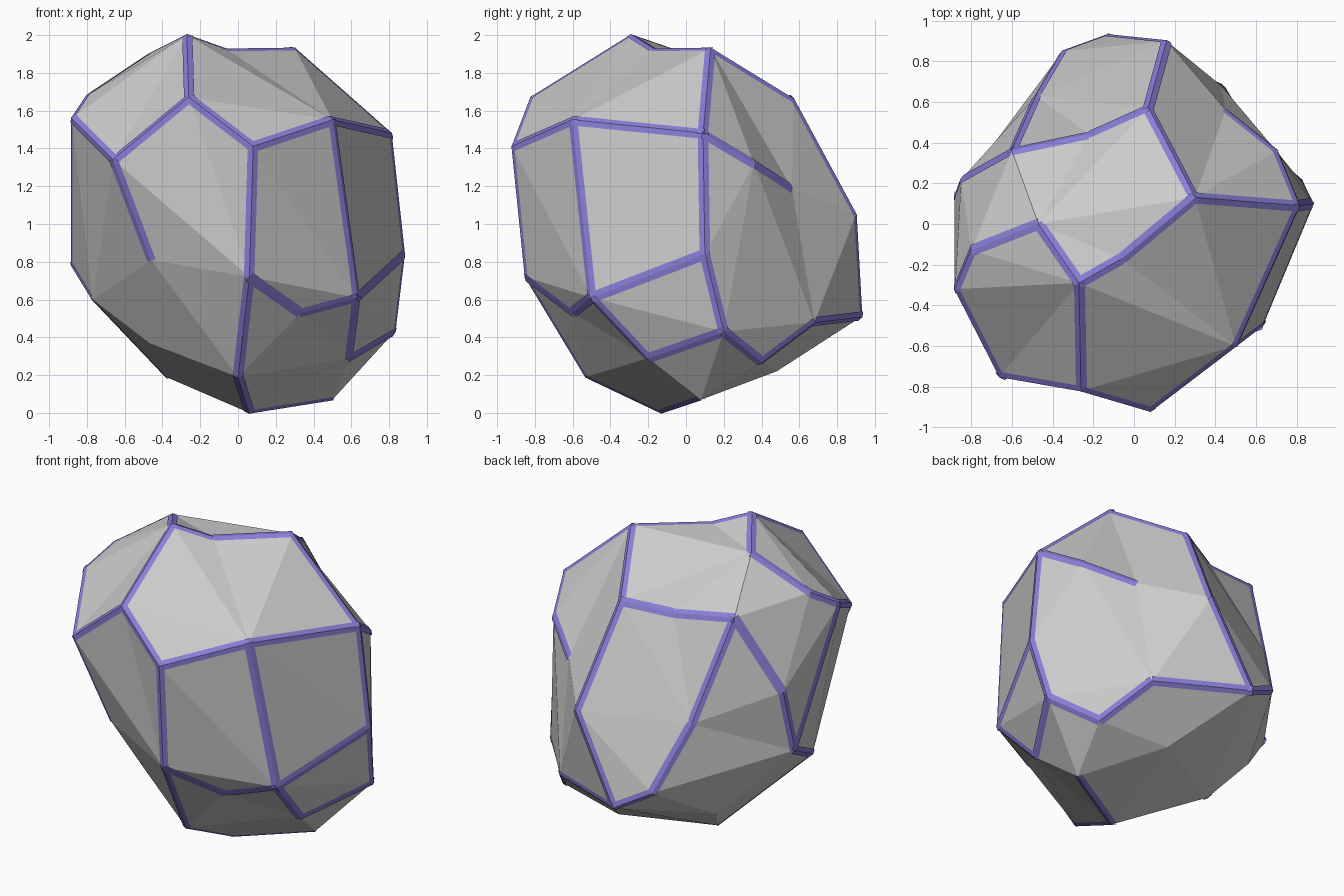
import bpy, bmesh
from mathutils import Vector

if "Cube" in bpy.data.objects:
    bpy.data.objects.remove(bpy.data.objects["Cube"])

# corner points of the faceted boulder
P = {
    'A': (-.27, -.29, 2.0), 'B': (-.26, -.82, 1.67), 'C': (.08, -.92, 1.41), 'D': (.5, -.6, 1.55),
    'E': (.81, .09, 1.48), 'F': (.3, .13, 1.93), 'G': (-.06, -.17, 1.925), 'H': (-.66, -.75, 1.34),
    'I': (-.88, -.32, 1.56), 'J': (-.8, -.13, 1.68), 'K': (-.47, 0, 1.9), 'L': (-.6, .36, 1.65),
    'M': (-.85, .22, 1.18), 'N': (-.48, .63, 1.03), 'n': (-.35, .85, .63), 'O': (-.13, .93, .51),
    'P': (.16, .9, 1.05), 'Q': (.07, .57, 1.66), 'R': (-.22, .44, 1.61), 'T': (-.88, .14, .78),
    'U': (-.52, .43, .38), 'V': (.06, -.85, .72), 'W': (.33, -.6, .53), 'X': (.63, -.5, .61),
    'Y': (.88, .1, .84), 'Z': (.59, -.2, .29), 'a': (.83, .2, .43), 'b': (.6, .4, .27),
    'c': (.43, .68, .48), 'd': (.45, .56, 1.19), 'e': (.7, .36, 1.32), 'f': (.5, .08, .07),
    'g': (.15, .48, .22), 'h': (0, -.53, .19), 'i': (.06, -.13, 0), 'j': (-.46, -.65, .81),
    'k': (-.47, -.3, .37), 'l': (-.77, -.2, .6), 'u': (-.38, .22, .19),
}
# seams, as runs of corner points, and plain creases without a strip
SEAMS = ["FQPOcbaY", "QRLM", "LNnO", "FGAKJIHBCDEF", "AB", "Eed", "DX",
         "EYX", "aZXWVC", "Vhif", "Hj", "MTI", "Tlu"]
CREASES = ["GD", "DW", "jBV", "aec", "Fd", "KL", "AH"]
CENTRE = Vector((0, 0, 1))


def make(name, bm):
    me = bpy.data.meshes.new(name)
    bm.to_mesh(me)
    ob = bpy.data.objects.new(name, me)
    bpy.context.collection.objects.link(ob)
    return ob


# boulder: hull of the slightly rounded points, then moved to the true corners
bm = bmesh.new()
vert = {}
for key, co in P.items():
    d = Vector(co) - CENTRE
    vert[key] = bm.verts.new(d * d.length ** -0.6)
bmesh.ops.convex_hull(bm, input=list(bm.verts))
for key, co in P.items():
    vert[key].co = Vector(co)


def steps(runs):
    return [(vert[s[k]], vert[s[k + 1]]) for s in runs for k in range(len(s) - 1)]


# turn facet diagonals so that every seam and crease lies on an edge
pairs = steps(SEAMS)
for v1, v2 in pairs + steps(CREASES):
    if bm.edges.get((v1, v2)):
        continue
    for e in list(bm.edges):
        if len(e.link_faces) != 2 or tuple(e.verts) in pairs or tuple(e.verts)[::-1] in pairs:
            continue
        far = {v for f in e.link_faces for v in f.verts} - set(e.verts)
        if far == {v1, v2}:
            bmesh.utils.edge_rotate(e, True)
            break
bmesh.ops.recalc_face_normals(bm, faces=list(bm.faces))
bm.normal_update()

# seam strips: a thin folded band along each seam edge
sb = bmesh.new()
WIDTH, LIFT = .029, .004
for v1, v2 in pairs:
    e = bm.edges.get((v1, v2))
    a, b = v1.co, v2.co
    along = (b - a).normalized()
    faces = list(e.link_faces) if e else []
    if len(faces) != 2:
        continue
    mean = (faces[0].normal + faces[1].normal).normalized()
    ridge = [sb.verts.new(a - along * .004 + mean * LIFT),
             sb.verts.new(b + along * .004 + mean * LIFT)]
    for f in faces:
        side = f.normal.cross(along)
        if side.dot(f.calc_center_median() - a) < 0:
            side = -side
        off = side * WIDTH + f.normal * LIFT
        q = sb.faces.new([ridge[0], ridge[1], sb.verts.new(b + off), sb.verts.new(a + off)])
        q.normal_update()
        if q.normal.dot(f.normal) < 0:
            q.normal_flip()

make("boulder", bm)
seams = make("seam_strips", sb)
mat = bpy.data.materials.new("violet")
mat.diffuse_color = (.25, .21, .68, 1)
mat.use_nodes = True
mat.node_tree.nodes["Principled BSDF"].inputs["Base Color"].default_value = mat.diffuse_color
seams.data.materials.append(mat)
